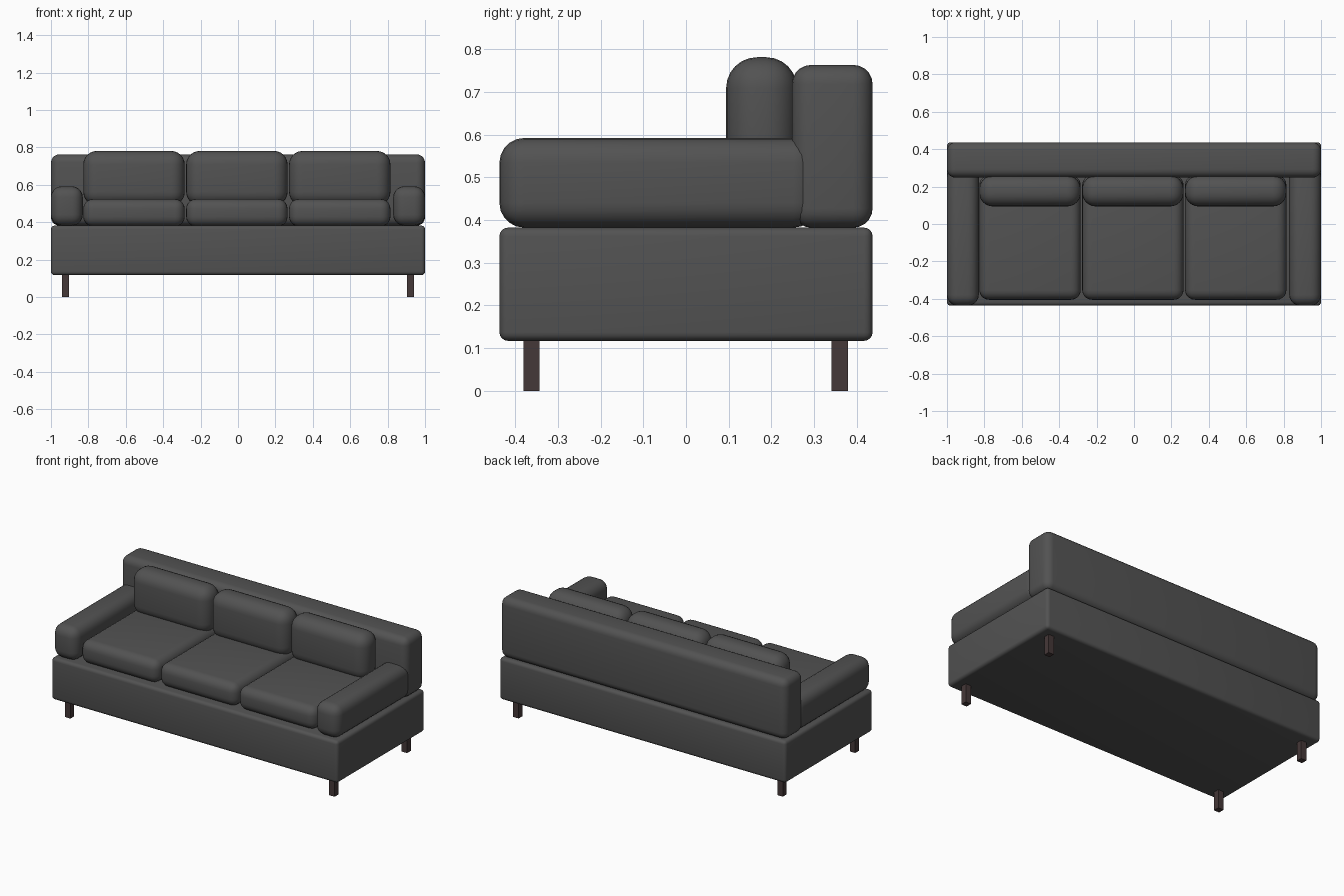
import bpy

if "Cube" in bpy.data.objects:
    bpy.data.objects.remove(bpy.data.objects["Cube"])


def material(name, rgb):
    m = bpy.data.materials.new(name)
    m.diffuse_color = (*rgb, 1)
    m.use_nodes = True
    m.node_tree.nodes["Principled BSDF"].inputs["Base Color"].default_value = m.diffuse_color
    return m


fabric = material("charcoal fabric", (0.085, 0.085, 0.085))
wood = material("dark wood", (0.06, 0.04, 0.04))


def box(name, x, y, z, mat, radius=0, segments=5):
    """Box given by (min, max) ranges, with optional rounded edges."""
    bpy.ops.mesh.primitive_cube_add(size=1, location=[sum(r) / 2 for r in (x, y, z)])
    ob = bpy.context.object
    ob.name = name
    ob.scale = [r[1] - r[0] for r in (x, y, z)]
    bpy.ops.object.transform_apply(location=False, rotation=False, scale=True)
    ob.data.materials.append(mat)
    if radius:
        bevel = ob.modifiers.new("rounding", 'BEVEL')
        bevel.width = radius
        bevel.segments = segments
        bpy.ops.object.modifier_apply(modifier=bevel.name)
        bpy.ops.object.shade_smooth_by_angle()
    return ob


# Base and backrest span the full width
box("base", (-1, 1), (-0.437, 0.437), (0.117, 0.382), fabric, 0.02, 4)
box("backrest", (-1, 1), (0.248, 0.437), (0.382, 0.763), fabric, 0.045)

# Armrests
for side, x in (("left", (-1, -0.83)), ("right", (0.83, 1))):
    box(side + "_armrest", x, (-0.437, 0.31), (0.382, 0.592), fabric, 0.058)

# Three seat cushions with matching back cushions
for name, cx in (("left", -0.556), ("middle", -0.006), ("right", 0.544)):
    x = (cx - 0.271, cx + 0.271)
    box(name + "_seat_cushion", x, (-0.405, 0.26), (0.378, 0.524), fabric, 0.052)
    box(name + "_back_cushion", x, (0.094, 0.26), (0.49, 0.781), fabric, 0.072, 6)

# Square legs
for side, cx in (("left", -0.923), ("right", 0.923)):
    for end, cy in (("front", -0.362), ("back", 0.36)):
        box(f"{end}_{side}_leg", (cx - 0.019, cx + 0.019),
            (cy - 0.019, cy + 0.019), (0, 0.125), wood)
